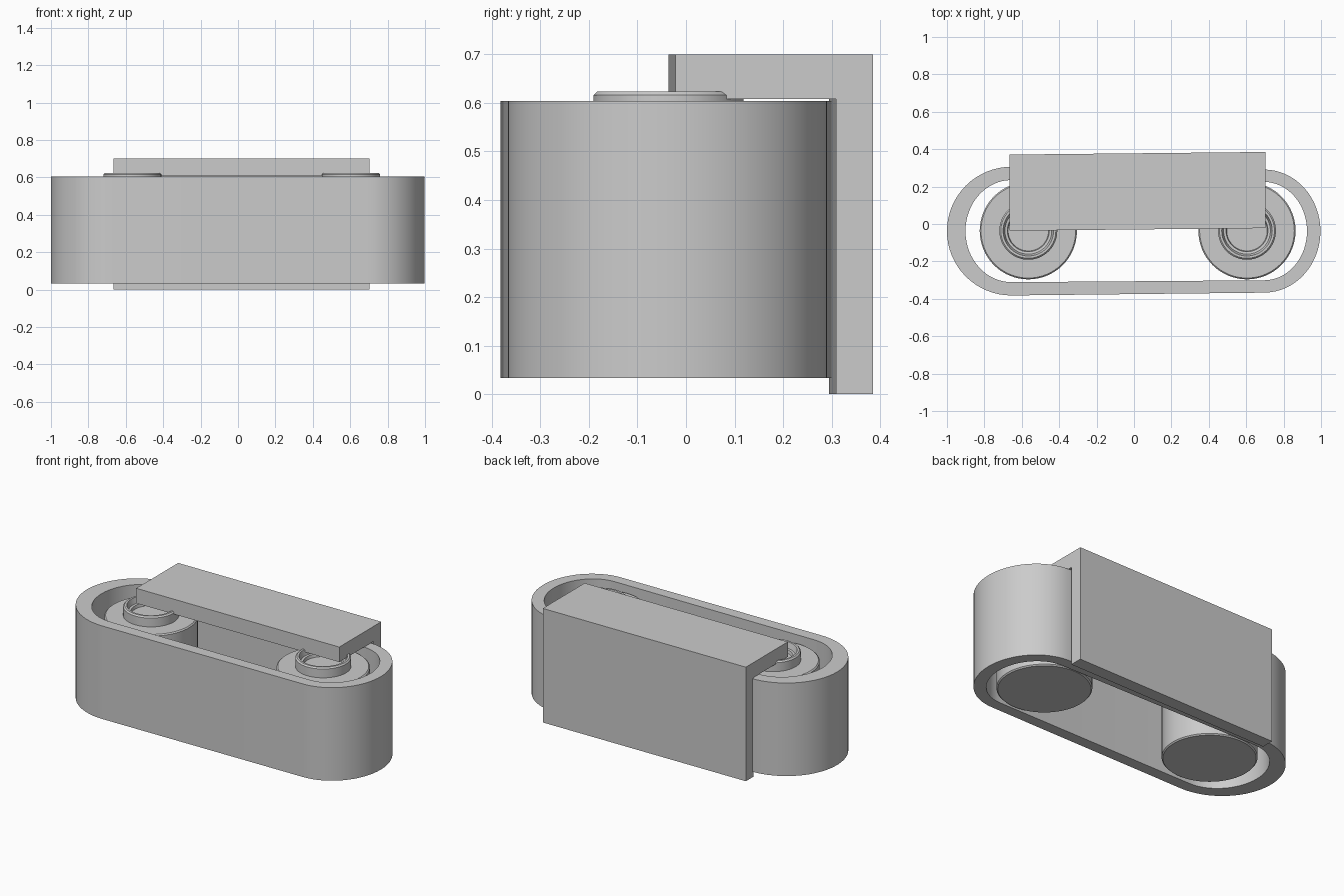
import bpy, bmesh
from math import sin, cos, pi

if "Cube" in bpy.data.objects:
    bpy.data.objects.remove(bpy.data.objects["Cube"])


def finish(name, bm, smooth=True):
    bmesh.ops.recalc_face_normals(bm, faces=bm.faces[:])
    mesh = bpy.data.meshes.new(name)
    bm.to_mesh(mesh)
    bm.free()
    obj = bpy.data.objects.new(name, mesh)
    bpy.context.collection.objects.link(obj)
    if smooth:
        bpy.ops.object.select_all(action='DESELECT')
        obj.select_set(True)
        bpy.context.view_layer.objects.active = obj
        bpy.ops.object.shade_smooth_by_angle(angle=0.5)
    return obj


def lathe(name, profile, x, y, steps=64):
    bm = bmesh.new()
    verts = [bm.verts.new((r, 0, z)) for r, z in profile]
    edges = [bm.edges.new(pair) for pair in zip(verts, verts[1:])]
    bmesh.ops.spin(bm, geom=verts + edges, cent=(0, 0, 0), axis=(0, 0, 1),
                   angle=2 * pi, steps=steps)
    bmesh.ops.remove_doubles(bm, verts=bm.verts[:], dist=1e-5)
    bmesh.ops.translate(bm, verts=bm.verts[:], vec=(x, y, 0))
    return finish(name, bm)


def loop_outline(left, right, cy, n=32):
    """Two half ellipses (centre x, x radius, y radius) joined by straight runs."""
    pts = []
    for (cx, rx, ry), start in ((left, pi / 2), (right, -pi / 2)):
        for i in range(n + 1):
            a = start + pi * i / n
            pts.append((cx + rx * cos(a), cy + ry * sin(a)))
    return pts


# Belt: closed loop with slightly unequal ends
outer = loop_outline((-0.655, 0.345, 0.344), (0.695, 0.302, 0.329), -0.038)
inner = loop_outline((-0.655, 0.246, 0.273), (0.695, 0.23, 0.263), -0.038)
bm = bmesh.new()
rings = [[bm.verts.new((x, y, z)) for x, y in outline]
         for outline, z in ((outer, 0.033), (outer, 0.604), (inner, 0.604), (inner, 0.033))]
for k in range(4):
    a, b = rings[k], rings[(k + 1) % 4]
    for i in range(len(a)):
        j = (i + 1) % len(a)
        bm.faces.new((a[i], a[j], b[j], b[i]))
finish("belt", bm)

# Rollers with a raised, hollowed hub on top
roller_profile = [(0, 0.035), (0.253, 0.035), (0.26, 0.042), (0.26, 0.555), (0.253, 0.562),
                  (0.155, 0.562), (0.155, 0.616), (0.147, 0.624), (0.135, 0.624),
                  (0.125, 0.59), (0.112, 0.588), (0.108, 0.57), (0, 0.57)]
for side, x in (("left", -0.565), ("right", 0.604)):
    lathe(side + "_roller", roller_profile, x, -0.036)

# L-shaped guard: back plate and top cover, set at a slight skew
section = [(-0.036, 0.608), (-0.036, 0.7), (0.371, 0.7), (0.371, 0), (0.295, 0), (0.295, 0.608)]
bm = bmesh.new()
ends = [[bm.verts.new((x, y + skew, z)) for y, z in section]
        for x, skew in ((-0.666, 0), (0.703, 0.014))]
for end in ends:
    bm.faces.new(end)
for i in range(6):
    j = (i + 1) % 6
    bm.faces.new((ends[0][i], ends[0][j], ends[1][j], ends[1][i]))
finish("guard_bracket", bm, smooth=False)
